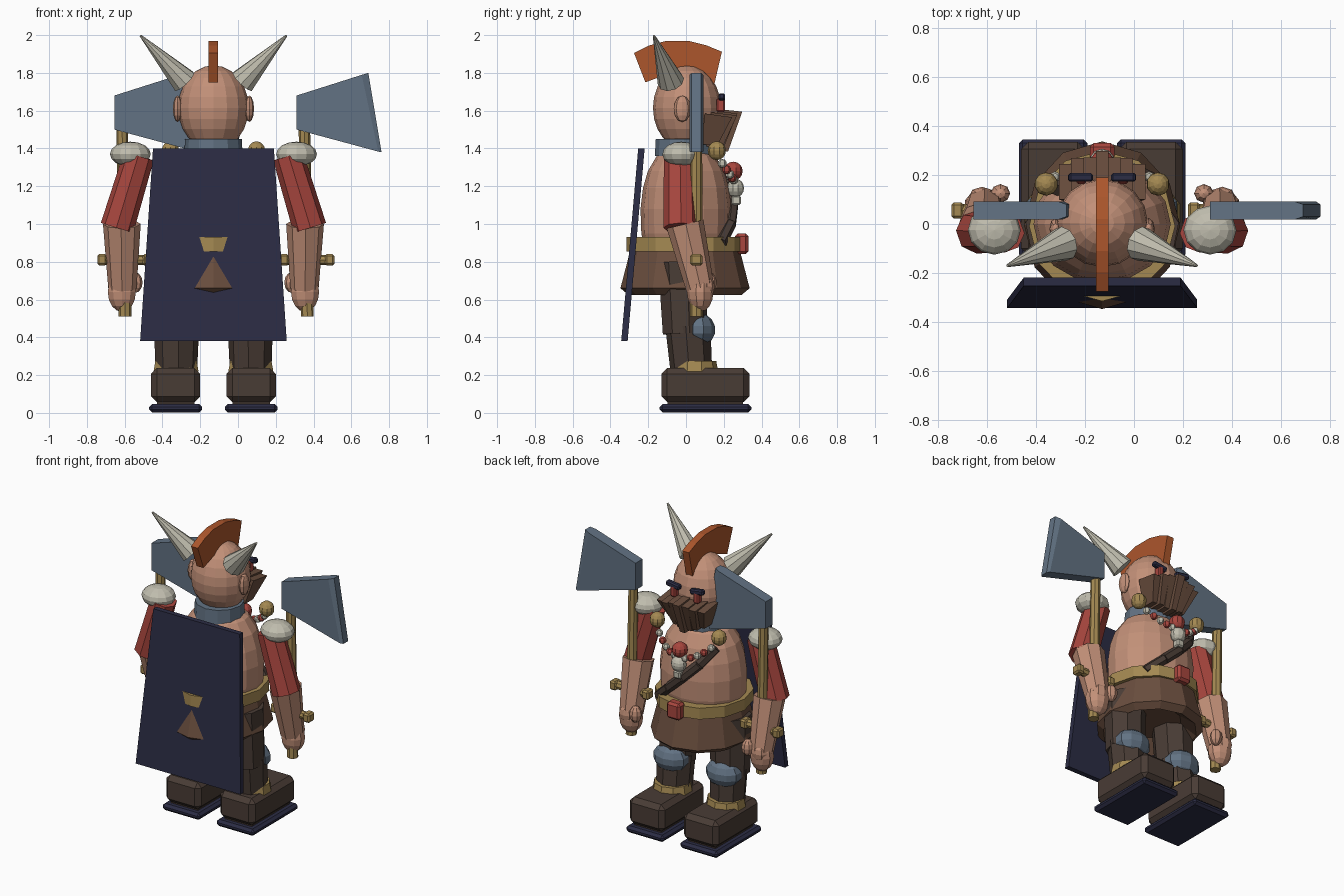
import bpy, bmesh, math
from mathutils import Vector, Matrix

cube = bpy.data.objects.get("Cube")
if cube:
    bpy.data.objects.remove(cube, do_unlink=True)

CX = -0.13  # body centre line


def material(name, r, g, b):
    lin = [(c / 255 / 12.92 if c < 11 else ((c / 255 + 0.055) / 1.055) ** 2.4) for c in (r, g, b)]
    m = bpy.data.materials.new(name)
    m.use_nodes = True
    m.diffuse_color = (*lin, 1)
    m.node_tree.nodes["Principled BSDF"].inputs["Base Color"].default_value = (*lin, 1)
    return m


SKIN = material("skin", 194, 144, 120)
RED = material("red_cloth", 168, 70, 62)
BONE = material("bone", 192, 189, 174)
GOLD = material("gold", 164, 137, 82)
DARK = material("dark_leather", 73, 60, 53)
BROWN = material("brown_leather", 106, 78, 62)
NAVY = material("navy", 43, 44, 68)
STEEL = material("steel", 98, 114, 131)
ORANGE = material("orange_hair", 172, 86, 44)


def finish(name, bm, mat):
    bmesh.ops.recalc_face_normals(bm, faces=bm.faces)
    me = bpy.data.meshes.new(name)
    bm.to_mesh(me)
    bm.free()
    me.materials.append(mat)
    ob = bpy.data.objects.new(name, me)
    bpy.context.collection.objects.link(ob)
    return ob


def ball(name, mat, pos, size, u=10, v=8):
    bm = bmesh.new()
    bmesh.ops.create_uvsphere(bm, u_segments=u, v_segments=v, radius=1,
                              matrix=Matrix.Translation(pos) @ Matrix.Diagonal((*size, 1)))
    return finish(name, bm, mat)


def box(name, mat, pos, size, bevel=0, tilt=0):
    bm = bmesh.new()
    bmesh.ops.create_cube(bm, size=1, matrix=Matrix.Translation(pos)
                          @ Matrix.Rotation(tilt, 4, 'Y') @ Matrix.Diagonal((*size, 1)))
    if bevel:
        bmesh.ops.bevel(bm, geom=bm.edges[:], offset=bevel, segments=1, affect='EDGES')
    return finish(name, bm, mat)


def rod(name, mat, a, b, r1, r2, n=8):
    """Tapered prism from a to b."""
    a, b = Vector(a), Vector(b)
    d = b - a
    bm = bmesh.new()
    bmesh.ops.create_cone(bm, cap_ends=True, segments=n, radius1=r1, radius2=r2, depth=d.length,
                          matrix=Matrix.Translation((a + b) / 2)
                          @ d.to_track_quat('Z', 'Y').to_matrix().to_4x4())
    return finish(name, bm, mat)


def lathe(name, mat, centre, profile, n=12, sx=1, sy=1):
    """Rings of (radius, z) around a vertical axis, capped at both ends."""
    bm = bmesh.new()
    rings = []
    for r, z in profile:
        rings.append([bm.verts.new((centre[0] + sx * r * math.sin(math.tau * i / n),
                                    centre[1] - sy * r * math.cos(math.tau * i / n), z))
                      for i in range(n)])
    for lo, hi in zip(rings, rings[1:]):
        for i in range(n):
            j = (i + 1) % n
            bm.faces.new((lo[i], lo[j], hi[j], hi[i]))
    bm.faces.new(rings[0])
    bm.faces.new(rings[-1])
    return finish(name, bm, mat)


def loft(name, mat, first, second):
    """Solid between two matching outlines."""
    bm = bmesh.new()
    a = [bm.verts.new(p) for p in first]
    b = [bm.verts.new(p) for p in second]
    bm.faces.new(a)
    bm.faces.new(b)
    for i in range(len(a)):
        j = (i + 1) % len(a)
        bm.faces.new((a[i], a[j], b[j], b[i]))
    return finish(name, bm, mat)


def slab(name, mat, outline, x0, x1):
    return loft(name, mat, [(x0, y, z) for y, z in outline], [(x1, y, z) for y, z in outline])


# Torso, collar, belt and skirt
lathe("torso", SKIN, (CX, 0), [(.25, .85), (.275, .95), (.28, 1.08), (.265, 1.19),
                               (.235, 1.28), (.18, 1.36), (.1, 1.4)], 16, 1, .86)
lathe("collar", STEEL, (CX, -.01), [(.155, 1.36), (.15, 1.45)], 12)
lathe("belt", GOLD, (CX, -.008), [(.307, .855), (.307, .93)], 12, .97)
lathe("skirt", BROWN, (CX, -.005), [(.2, .7), (.3, .625), (.342, .66), (.285, .88)], 12, .93)
box("buckle", RED, (CX, .295, .895), (.1, .07, .11), .015)

# Chest strap, laid over the belly
strap = [(.2, .185, .9), (.09, .235, 1.0), (-.02, .247, 1.1), (-.12, .215, 1.2), (-.19, .14, 1.3)]
for (xa, ya, za), (xb, yb, zb) in zip(strap, strap[1:]):
    rod("chest_strap", DARK, (CX + xa, ya, za), (CX + xb, yb, zb), .032, .032, 6)

# Cape, a leaning tapered sheet
cape = [(CX - .388, -.343, .38), (CX + .388, -.343, .38), (CX + .32, -.253, 1.4), (CX - .32, -.253, 1.4)]
loft("cape", NAVY, cape, [(x, y + .034, z) for x, y, z in cape])

# Head, crest, face
ball("head", SKIN, (CX, .005, 1.615), (.187, .18, .225), 16, 12)
crest = [(-.275, 1.905), (-.195, 1.945), (-.11, 1.968), (.02, 1.968), (.11, 1.945), (.19, 1.912),
         (.15, 1.74), (.06, 1.8), (-.08, 1.8), (-.215, 1.75)]
slab("crest", ORANGE, crest, CX - .025, CX + .025)

# Beard: pleats that are deepest in the middle
for i in range(-3, 4):
    out = .298 - .014 * abs(i) - .012 * (i % 2)
    top, low = 1.615 - .01 * abs(i), 1.385 + .012 * abs(i)
    x, w = i * .05, .026
    loft("beard_pleat", BROWN,
         [(CX + x - w, .1, top), (CX + x + w, .1, top), (CX + x + w, out, top - .02), (CX + x - w, out, top - .02)],
         [(CX + x * .7 - w * .7, .08, low), (CX + x * .7 + w * .7, .08, low),
          (CX + x * .7 + w * .7, out - .075, low), (CX + x * .7 - w * .7, out - .075, low)])

# Necklace pendant
ball("pendant_bead", RED, (CX, .25, 1.28), (.05, .05, .05))
ball("pendant_skull", BONE, (CX, .262, 1.19), (.05, .045, .05))
box("pendant_jaw", BONE, (CX, .265, 1.125), (.05, .05, .05), .008)

for s, side in ((1, "left"), (-1, "right")):
    def at(x, y, z):
        return (CX + s * x, y, z)

    # Horns, ears, eyes and beard ties
    rod(side + "_horn", BONE, at(.155, -.08, 1.755), at(.386, -.17, 1.997), .072, .006, 10)
    ball(side + "_ear", SKIN, at(.19, -.02, 1.61), (.025, .045, .07), 8, 6)
    box(side + "_eye", RED, at(.085, .185, 1.63), (.04, .045, .075), .008)
    box(side + "_brow", NAVY, at(.088, .19, 1.668), (.1, .035, .035), .008, -s * .15)
    ball(side + "_beard_tie", GOLD, at(.228, .163, 1.388), (.048, .048, .05))
    # Necklace beads
    for k in range(5):
        t = (k + 1) / 6
        ball(side + "_bead", (BONE, RED)[k % 2], at(.23 * t, .255 - .09 * t * t, 1.23 + .13 * t * t),
             (.024, .024, .024), 6, 5)

    # Arms
    ball(side + "_shoulder_pad", BONE, at(.44, -.025, 1.37), (.108, .1, .066), 12, 8)
    rod(side + "_sleeve", RED, at(.395, -.035, 1.36), at(.51, -.03, .98), .082, .09, 8)
    rod(side + "_forearm", SKIN, at(.485, -.005, 1.0), at(.482, .075, .66), .1, .075, 8)
    ball(side + "_hand", SKIN, at(.485, .075, .64), (.078, .07, .105), 10, 8)
    ball(side + "_thumb", SKIN, at(.415, .125, .69), (.04, .038, .055), 8, 6)
    ball(side + "_knuckle", SKIN, at(.49, .11, .67), (.055, .042, .06), 8, 6)

    # Legs
    rod(side + "_thigh", DARK, at(.185, -.02, .8), at(.195, -.005, .42), .13, .12, 8)
    rod(side + "_shin", DARK, at(.195, .01, .46), at(.197, .03, .2), .12, .11, 8)
    ball(side + "_knee_pad", STEEL, at(.195, .065, .44), (.12, .09, .09), 10, 7)
    lathe(side + "_boot_cuff", GOLD, at(.198, .045, 0), [(.125, .22), (.115, .275)], 10)
    box(side + "_boot", DARK, at(.2, .103, .147), (.26, .465, .18), .03)
    box(side + "_sole", NAVY, at(.2, .103, .025), (.28, .485, .045), .016)
    box(side + "_heel", DARK, at(.2, .103, .05), (.2, .4, .04))

# Axes, both pointing the same way
for name, x in (("left_axe", .36), ("right_axe", -.605)):
    rod(name + "_handle", GOLD, (x + .007, .055, .51), (x - .01, .055, 1.6), .034, .03, 8)
    rod(name + "_guard", GOLD, (x - .13, .055, .81), (x + .13, .055, .81), .027, .027, 8)
    for e in (-.12, .12):
        box(name + "_guard_end", GOLD, (x + .005 + e, .055, .81), (.05, .065, .06), .01)

    def plate(y, inset):
        return [(x - .05, y, 1.5), (x + .4 - inset / 2, y, 1.38 + inset * .1),
                (x + .33 - inset, y, 1.8 - inset * .3), (x - .05, y, 1.68)]
    loft(name + "_blade", STEEL, plate(.018, .035), plate(.03, 0))
    loft(name + "_blade_core", STEEL, plate(.03, 0), plate(.08, 0))
    loft(name + "_blade_back", STEEL, plate(.08, 0), plate(.092, .035))
